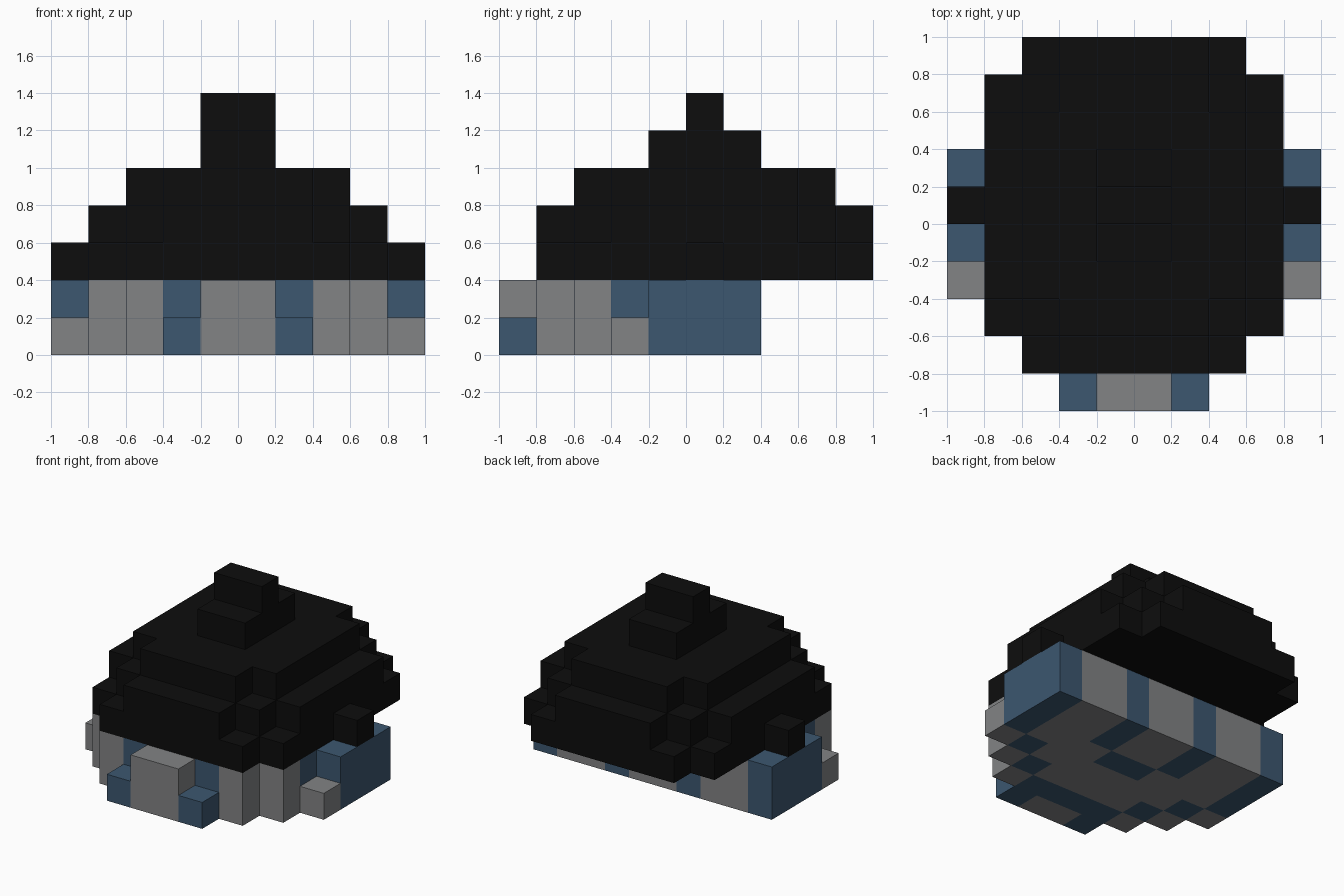
import bpy
import bmesh
from mathutils import Vector

default_cube = bpy.data.objects.get("Cube")
if default_cube:
    bpy.data.objects.remove(default_cube, do_unlink=True)

U = 0.2      # block size
HALF = 5     # blocks from the centre to the edge


def make_material(name, color):
    mat = bpy.data.materials.new(name)
    mat.use_nodes = True
    mat.diffuse_color = (*color, 1)
    bsdf = next(n for n in mat.node_tree.nodes if n.type == 'BSDF_PRINCIPLED')
    bsdf.inputs["Base Color"].default_value = (*color, 1)
    bsdf.inputs["Roughness"].default_value = 0.9
    return mat


black = make_material("roof_black", (0.004, 0.004, 0.004))
grey = make_material("stone_grey", (0.223, 0.228, 0.233))
blue = make_material("slate_blue", (0.045, 0.095, 0.162))


def block_part(name, level, first_row, half_widths, materials, rule=None):
    """Mirrored layer of blocks: one half width per row, running front to back."""
    cells = {(x, first_row + r) for r, w in enumerate(half_widths) for x in range(-w, w)}
    bm = bmesh.new()
    corners = {}

    def corner(co):
        if co not in corners:
            corners[co] = bm.verts.new(Vector(co) * U)
        return corners[co]

    for x, row in sorted(cells):
        y, z = row - HALF, level
        loops = {
            (0, 0, -1): [(0, 0, 0), (0, 1, 0), (1, 1, 0), (1, 0, 0)],
            (0, 0, 1): [(0, 0, 1), (1, 0, 1), (1, 1, 1), (0, 1, 1)],
            (0, -1, 0): [(0, 0, 0), (1, 0, 0), (1, 0, 1), (0, 0, 1)],
            (0, 1, 0): [(1, 1, 0), (0, 1, 0), (0, 1, 1), (1, 1, 1)],
            (-1, 0, 0): [(0, 1, 0), (0, 0, 0), (0, 0, 1), (0, 1, 1)],
            (1, 0, 0): [(1, 0, 0), (1, 1, 0), (1, 1, 1), (1, 0, 1)],
        }
        for (dx, dy, dz), loop in loops.items():
            # Skip walls between neighbouring blocks
            if dz == 0 and (x + dx, row + dy) in cells:
                continue
            face = bm.faces.new([corner((x + a, y + b, z + c)) for a, b, c in loop])
            if rule:
                face.material_index = rule(x if x >= 0 else -x - 1, row)
    mesh = bpy.data.meshes.new(name)
    bm.to_mesh(mesh)
    bm.free()
    for mat in materials:
        mesh.materials.append(mat)
    obj = bpy.data.objects.new(name, mesh)
    bpy.context.collection.objects.link(obj)
    return obj


def wall_color(h, row):
    """Blue frame around the walls, the front porch and the back panel."""
    side = h == 4 and row >= 4
    diagonal = h == row and 1 <= h <= 3
    porch = (h == 1 and row == 0) or (h == 0 and row == 1)
    back = (h == 1 and row >= 5) or (h == 0 and row == 4)
    return int(side or diagonal or porch or back)


# Walls: wide footing, then the narrower upper course
block_part("lower_wall", 0, 0, [2, 3, 4, 5, 5, 5, 5], [grey, blue], wall_color)
block_part("upper_wall", 1, 0, [1, 3, 4, 4, 5, 5, 5], [grey, blue], wall_color)

# Stepped roof, with a side knob halfway along the eaves
block_part("roof_eaves", 2, 1, [3, 4, 4, 4, 5, 4, 4, 4, 3], [black])
block_part("roof_middle", 3, 1, [2, 3, 4, 4, 4, 4, 4, 3, 2], [black])
block_part("roof_upper", 4, 2, [2, 3, 3, 3, 3, 3, 2], [black])
block_part("roof_ridge", 5, 4, [1, 1, 1], [black])
block_part("roof_peak", 6, 5, [1], [black])
